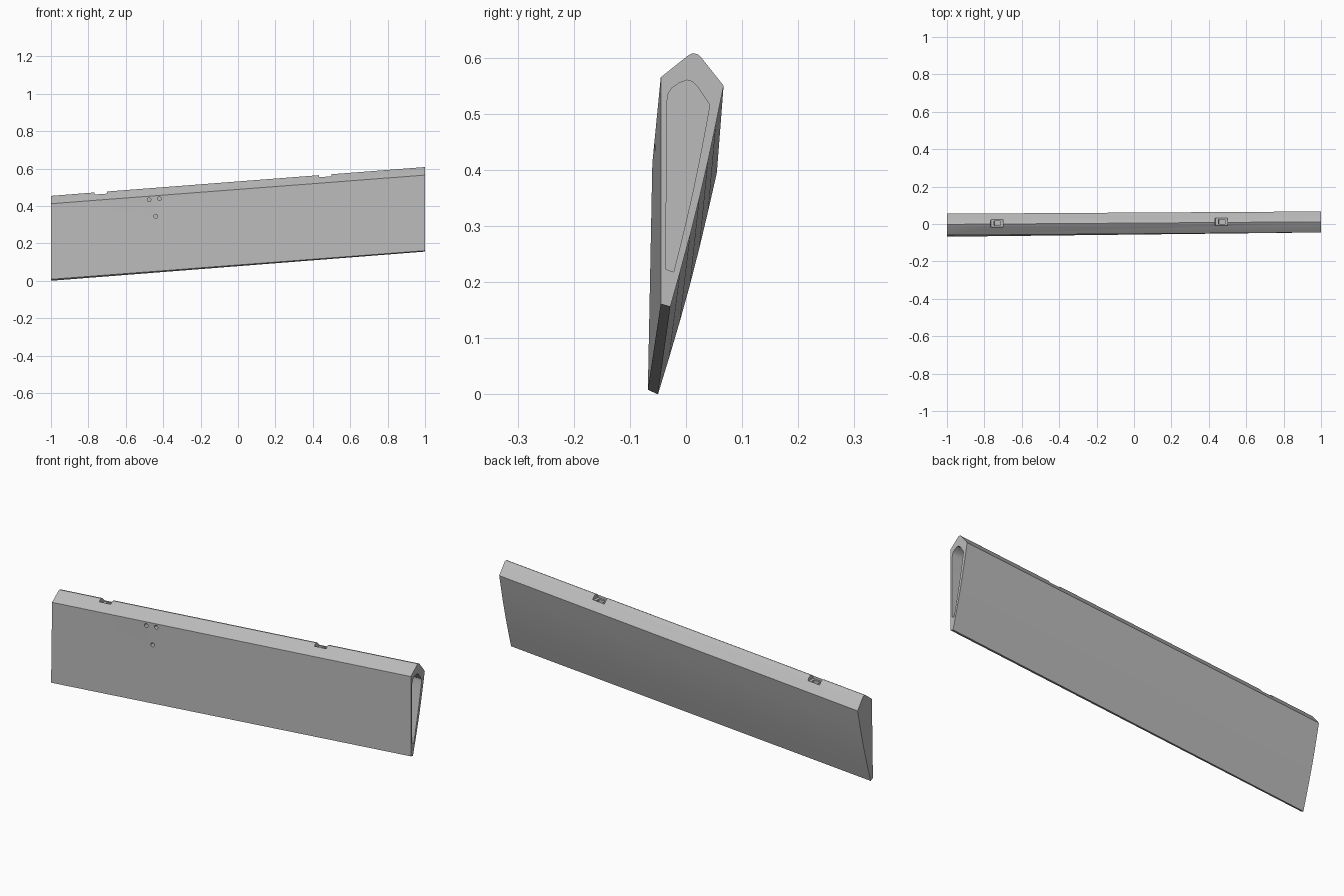
import bpy, bmesh, math
from mathutils import Vector, Matrix

cube = bpy.data.objects.get("Cube")
if cube:
    bpy.data.objects.remove(cube, do_unlink=True)

gray = bpy.data.materials.new("plain_gray")
gray.use_nodes = True
color = (0.5, 0.5, 0.5, 1)
gray.diffuse_color = color
gray.node_tree.nodes["Principled BSDF"].inputs["Base Color"].default_value = color


def bowed(a, b, bulge, steps=6):
    """Points from a to b, pushed out sideways in a shallow arc."""
    a, b = Vector(a), Vector(b)
    side = Vector((-(b - a).y, (b - a).x)).normalized()
    return [tuple(a.lerp(b, i / steps) + side * bulge * math.sin(math.pi * i / steps))
            for i in range(steps + 1)]


def loft(name, x0, ring0, x1, ring1):
    """Solid between two (y, z) rings placed at x0 and x1."""
    bm = bmesh.new()
    a = [bm.verts.new((x0, y, z)) for y, z in ring0]
    b = [bm.verts.new((x1, y, z)) for y, z in ring1]
    n = len(a)
    for i in range(n):
        j = (i + 1) % n
        bm.faces.new((a[i], a[j], b[j], b[i]))
    bm.faces.new(a[::-1])
    bm.faces.new(b)
    return finish(name, bm)


def finish(name, bm):
    bmesh.ops.recalc_face_normals(bm, faces=bm.faces)
    mesh = bpy.data.meshes.new(name)
    bm.to_mesh(mesh)
    bm.free()
    mesh.materials.append(gray)
    obj = bpy.data.objects.new(name, mesh)
    bpy.context.collection.objects.link(obj)
    return obj


def box(name, center, size, tilt):
    bm = bmesh.new()
    bmesh.ops.create_cube(bm, size=1, matrix=Matrix.Translation(center)
                          @ Matrix.Rotation(tilt, 4, 'Y') @ Matrix.Diagonal((*size, 1)))
    return finish(name, bm)


def cut(target, cutter):
    mod = target.modifiers.new("cut", 'BOOLEAN')
    mod.operation, mod.solver, mod.object = 'DIFFERENCE', 'EXACT', cutter
    bpy.context.view_layer.objects.active = target
    bpy.ops.object.modifier_apply(modifier=mod.name)
    bpy.data.objects.remove(cutter, do_unlink=True)


# Main panel: pointed top, flat front, gently bowed back, leaning along its length
ridge = [(0.029, 0.598), (0.021, 0.606), (0.012, 0.608), (0.004, 0.604)]
high_end = (bowed((-0.028, 0.156), (0.067, 0.55), -0.005) + ridge
            + [(-0.045, 0.565), (-0.045, 0.161)])
low_end = (bowed((-0.05, 0.0), (0.055, 0.395), -0.005)
           + [(y - 0.014, z - 0.154) for y, z in ridge]
           + [(-0.06, 0.412), (-0.068, 0.008)])
panel = loft("panel", -1, low_end, 1, high_end)

# Recess in the raised end
recess = (bowed((-0.022, 0.218), (0.041, 0.508), -0.003)
          + [(0.041, 0.518), (0.021, 0.548), (0.012, 0.557), (0.002, 0.56),
             (-0.012, 0.555), (-0.026, 0.545), (-0.032, 0.535), (-0.034, 0.52), (-0.036, 0.223)])
cut(panel, loft("recess_cutter", 0.92, recess, 1.1, recess))

# Three round holes in the front
for x, z in ((-0.475, 0.433), (-0.42, 0.439), (-0.44, 0.345)):
    bm = bmesh.new()
    bmesh.ops.create_cone(bm, cap_ends=True, segments=20, radius1=0.01, radius2=0.01, depth=0.06,
                          matrix=Matrix.Translation((x, -0.06, z)) @ Matrix.Rotation(math.pi / 2, 4, 'X'))
    cut(panel, finish("hole_cutter", bm))

# Two latch slots along the ridge, each with a deeper well
slope = -math.atan2(0.154, 2)
for x in (-0.735, 0.465):
    top = 0.531 + 0.077 * x
    y = 0.005 + 0.007 * x
    cut(panel, box("slot_cutter", (x, y + 0.004, top + 0.01), (0.066, 0.042, 0.07), slope))
    cut(panel, box("well_cutter", (x + 0.005, y + 0.004, top - 0.03), (0.036, 0.024, 0.06), slope))

# Smooth the bowed back and rounded ridge, keep edges sharp
bpy.ops.object.select_all(action='DESELECT')
panel.select_set(True)
bpy.context.view_layer.objects.active = panel
bpy.ops.object.shade_smooth_by_angle(angle=math.radians(25))
